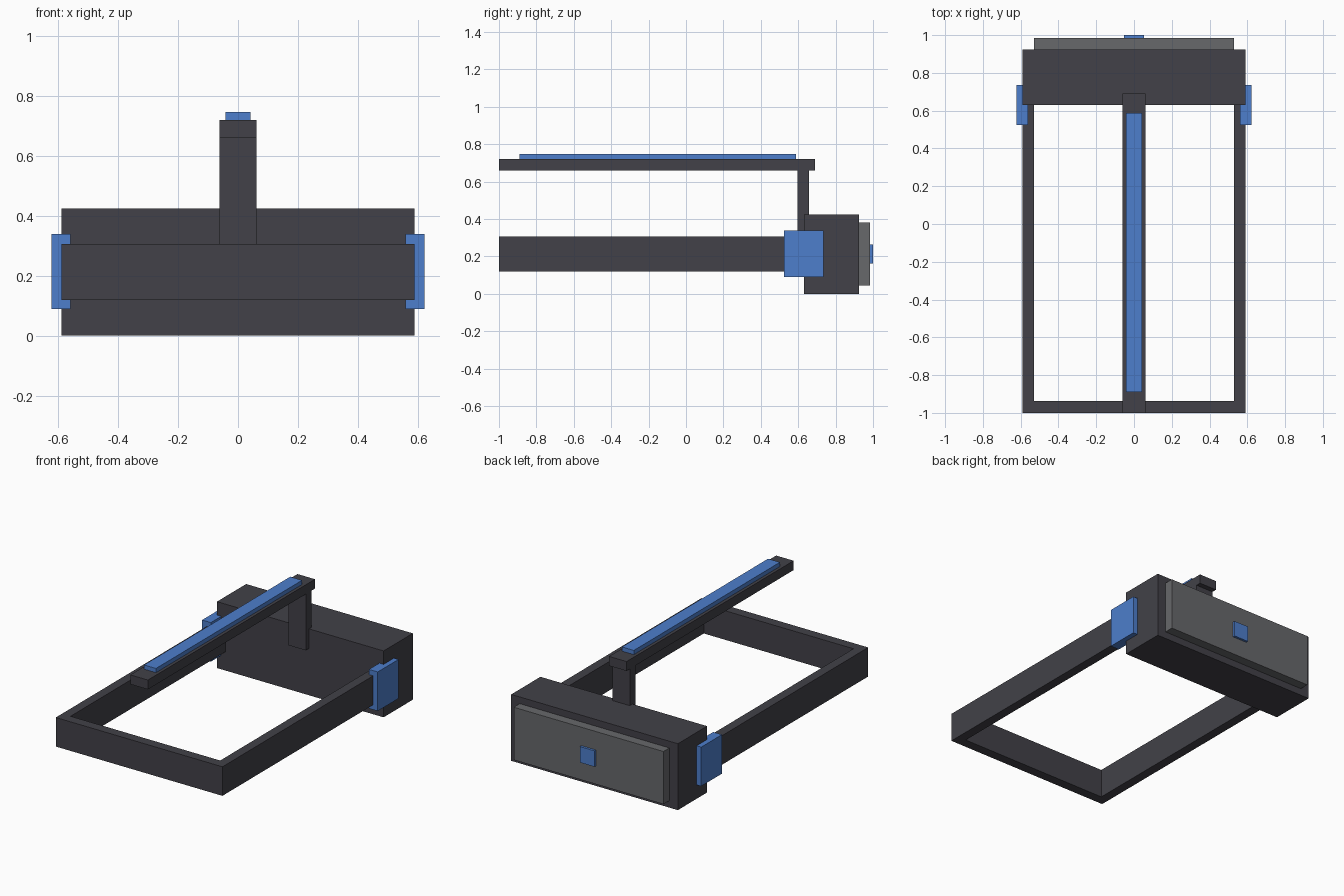
import bpy
import bmesh

default = bpy.data.objects.get("Cube")
if default:
    bpy.data.objects.remove(default, do_unlink=True)


def material(name, rgb):
    m = bpy.data.materials.new(name)
    m.use_nodes = True
    color = (*rgb, 1.0)
    m.diffuse_color = color
    m.node_tree.nodes["Principled BSDF"].inputs["Base Color"].default_value = color
    return m


CHARCOAL = material("charcoal", (0.054, 0.053, 0.065))
GREY = material("mid grey", (0.135, 0.138, 0.147))
BLUE = material("blue", (0.075, 0.209, 0.604))


def prism(name, outline, z, mat):
    """Extrude a counter-clockwise xy outline between two heights."""
    bm = bmesh.new()
    face = bm.faces.new([bm.verts.new((x, y, z[0])) for x, y in outline])
    top = bmesh.ops.extrude_face_region(bm, geom=[face])["geom"]
    verts = [g for g in top if isinstance(g, bmesh.types.BMVert)]
    bmesh.ops.translate(bm, verts=verts, vec=(0, 0, z[1] - z[0]))
    bmesh.ops.recalc_face_normals(bm, faces=bm.faces)
    mesh = bpy.data.meshes.new(name)
    bm.to_mesh(mesh)
    bm.free()
    mesh.materials.append(mat)
    obj = bpy.data.objects.new(name, mesh)
    bpy.context.collection.objects.link(obj)
    return obj


def box(name, x, y, z, mat):
    outline = [(x[0], y[0]), (x[1], y[0]), (x[1], y[1]), (x[0], y[1])]
    return prism(name, outline, z, mat)


def centred(name, half, y, z, mat):
    return box(name, (-half, half), y, z, mat)


# Visor housing, raised faceplate and its small square badge
centred("visor_housing", 0.59, (0.63, 0.925), (0, 0.425), CHARCOAL)
centred("faceplate", 0.53, (0.925, 0.985), (0.045, 0.382), GREY)
centred("square_badge", 0.052, (0.985, 1.0), (0.162, 0.264), BLUE)

# U-shaped head band, open toward the housing
half_band = [(0.59, -1), (0.59, 0.64), (0.53, 0.64), (0.53, -0.937)]
prism("head_band", half_band + [(-x, y) for x, y in reversed(half_band)],
      (0.12, 0.306), CHARCOAL)

# Over-head strap with its post and cushion
centred("strap_post", 0.062, (0.597, 0.657), (0.3, 0.66), CHARCOAL)
centred("top_strap", 0.062, (-1, 0.69), (0.66, 0.72), CHARCOAL)
centred("strap_cushion", 0.042, (-0.89, 0.588), (0.72, 0.747), BLUE)

# Side clips joining band and housing
clip = box("side_clips", (0.56, 0.622), (0.525, 0.735), (0.089, 0.339), BLUE)
clip.modifiers.new("mirror", "MIRROR")
